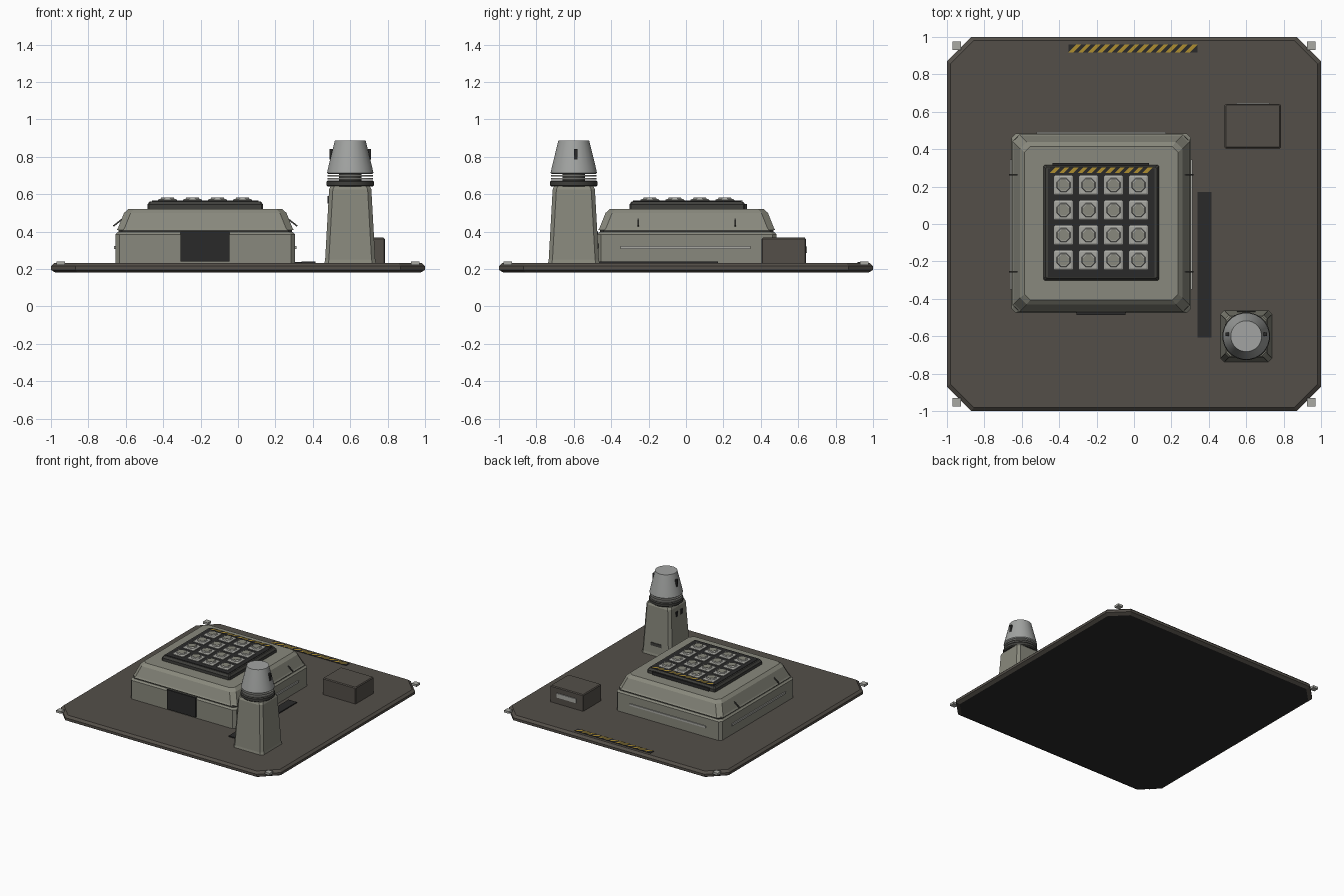
import bpy, bmesh, math
from mathutils import Matrix, Vector

if "Cube" in bpy.data.objects:
    bpy.data.objects.remove(bpy.data.objects["Cube"])


def mat(name, r, g, b):
    m = bpy.data.materials.new(name)
    m.diffuse_color = (r, g, b, 1)
    m.use_nodes = True
    m.node_tree.nodes["Principled BSDF"].inputs["Base Color"].default_value = m.diffuse_color
    return m


HULL = mat("hull_grey", 0.25, 0.25, 0.205)
BASE = mat("base_brown_grey", 0.088, 0.078, 0.066)
DARK = mat("near_black", 0.023, 0.023, 0.023)
LIGHT = mat("light_grey", 0.40, 0.40, 0.37)
TRIM = mat("dark_trim", 0.05, 0.05, 0.045)
DOME = mat("dome_grey", 0.36, 0.37, 0.36)
YELLOW = mat("hazard_yellow", 0.42, 0.27, 0.03)


def finish(name, bm, *mats):
    bmesh.ops.recalc_face_normals(bm, faces=bm.faces)
    me = bpy.data.meshes.new(name)
    bm.to_mesh(me)
    bm.free()
    for m in mats:
        me.materials.append(m)
    ob = bpy.data.objects.new(name, me)
    bpy.context.collection.objects.link(ob)
    return ob


def skin(bm, rings):
    # bridge a stack of closed rings and cap both ends
    vs = [[bm.verts.new(p) for p in ring] for ring in rings]
    n = len(vs[0])
    for a, b in zip(vs, vs[1:]):
        for i in range(n):
            j = (i + 1) % n
            bm.faces.new((a[i], a[j], b[j], b[i]))
    bm.faces.new(vs[0][::-1])
    bm.faces.new(vs[-1])


def loft(name, cx, cy, levels, *mats):
    # levels: (half x, half y, corner cut, z)
    bm = bmesh.new()
    rings = []
    for hx, hy, c, z in levels:
        corner = [(hx, hy - c), (hx - c, hy), (c - hx, hy), (-hx, hy - c),
                  (-hx, c - hy), (c - hx, -hy), (hx - c, -hy), (hx, c - hy)]
        rings.append([(cx + x, cy + y, z) for x, y in corner])
    skin(bm, rings)
    return finish(name, bm, *mats)


def lathe(name, cx, cy, profile, m, n=24):
    bm = bmesh.new()
    skin(bm, [[(cx + r * math.cos(2 * math.pi * (i + .5) / n),
                cy + r * math.sin(2 * math.pi * (i + .5) / n), z) for i in range(n)]
              for r, z in profile])
    ob = finish(name, bm, m)
    if n > 12:
        for p in ob.data.polygons:
            p.use_smooth = len(p.vertices) == 4
        bpy.context.view_layer.objects.active = ob
        bpy.ops.object.select_all(action='DESELECT')
        ob.select_set(True)
        bpy.ops.object.shade_smooth_by_angle(angle=math.radians(30))
    return ob


def box(name, lo, hi, m, rot=None):
    lo, hi = Vector(lo), Vector(hi)
    bm = bmesh.new()
    bmesh.ops.create_cube(bm, size=1)
    bmesh.ops.scale(bm, vec=hi - lo, verts=bm.verts)
    if rot:
        bmesh.ops.rotate(bm, matrix=Matrix.Rotation(rot, 3, 'Y'), verts=bm.verts)
    bmesh.ops.translate(bm, vec=(lo + hi) / 2, verts=bm.verts)
    return finish(name, bm, m)


def hazard(name, x0, x1, y0, y1, z, count):
    # dark plate with slanted yellow stripes
    box(name + "_plate", (x0, y0, z - .004), (x1, y1, z), DARK)
    bm = bmesh.new()
    h = y1 - y0
    step = (x1 - x0 - h) / (count - .5)
    for i in range(count):
        a = x0 + i * step
        b = a + step * .5
        bm.faces.new([bm.verts.new(p) for p in (
            (a, y0, z + .002), (b, y0, z + .002), (b + h, y1, z + .002), (a + h, y1, z + .002))])
    finish(name + "_stripes", bm, YELLOW)


# base slab with cut corners and dark underside
slab = loft("base_slab", 0, 0, [(.975, .975, .12, .18), (1, 1, .13, .195),
            (1, 1, .13, .215), (.982, .982, .125, .232)], BASE, DARK)
for p in slab.data.polygons:
    if p.normal.z < -.9:
        p.material_index = 1
for sx in (-1, 1):
    for sy in (-1, 1):
        x, y = sx * .948, sy * .953
        box("corner_lamp", (x - .022, y - .022, .222), (x + .022, y + .022, .24), LIGHT)

# main bunker
BX, BY = -.175, .004
loft("bunker_wall", BX, BY, [(.48, .48, .022, .23), (.48, .48, .022, .385),
     (.468, .468, .022, .398)], HULL)
loft("bunker_gap", BX, BY, [(.465, .465, .02, .396), (.465, .465, .02, .412)], TRIM)
loft("bunker_roof", BX, BY, [(.474, .474, .035, .408), (.466, .466, .035, .42),
     (.434, .434, .035, .5), (.41, .41, .03, .522)], HULL)
box("front_door", (-.307, -.486, .24), (-.045, -.47, .4), DARK)
box("back_strip", (-.52, .48, .306), (.17, .491, .322), LIGHT)
for s in (-1, 1):
    x = BX + s * .482
    box("side_strip", (x - .007, -.35, .306), (x + .007, .345, .322), LIGHT)
    for y in (-.255, .262):
        cx = BX + s * .465
        box("side_strut", (cx - .034, y - .004, .446), (cx + .034, y + .004, .454),
            TRIM, rot=s * math.radians(38))

# launcher block with a four by four grid of hatches
loft("launcher_frame", BX, .007, [(.309, .309, .008, .52), (.309, .309, .008, .545),
     (.297, .297, .008, .562)], TRIM)
box("launcher_deck", (BX - .285, -.283, .556), (BX + .285, .297, .565), DARK)
box("launcher_back_plate", (-.435, .31, .522), (.08, .326, .548), DARK)
hazard("launcher_hazard", -.45, .1, .272, .303, .567, 11)
for i in range(4):
    for j in range(4):
        x, y = -.377 + i * .1337, -.193 + j * .1337
        loft("hatch", x, y, [(.05, .05, .004, .563), (.05, .05, .004, .57),
             (.044, .044, .004, .574)], LIGHT)
        lathe("hatch_ring", x, y, [(.041, .572), (.036, .582)], LIGHT, 8)
        lathe("hatch_cap", x, y, [(.031, .575), (.031, .5835)], HULL, 8)

# ground details
box("ground_channel", (.34, -.607, .228), (.415, .17, .24), DARK)
hazard("rear_hazard", -.35, .34, .918, .96, .236, 13)

# equipment crate
loft("equipment_crate", .635, .523, [(.15, .118, .004, .23), (.15, .118, .004, .36),
     (.144, .112, .004, .367)], BASE)
box("crate_vent", (.545, .636, .285), (.725, .648, .32), LIGHT)

# sensor tower
TX, TY = .6, -.6
loft("tower_body", TX, TY, [(.138, .138, .02, .23), (.134, .134, .02, .25),
     (.113, .113, .02, .625), (.105, .105, .02, .643)], HULL)
for y in (-.63, -.57):
    box("tower_port", (.478, y - .012, .55), (.49, y + .012, .59), DARK)
box("tower_vent", (.55, -.474, .31), (.65, -.466, .335), TRIM)
lathe("tower_collar", TX, TY, [(.12, .64), (.128, .647), (.128, .667), (.12, .674)], TRIM)
lathe("tower_neck", TX, TY, [(.06, .67), (.06, .715)], TRIM)
lathe("tower_ring_low", TX, TY, [(.122, .678), (.122, .686)], LIGHT)
lathe("tower_ring_high", TX, TY, [(.122, .694), (.122, .702)], LIGHT)
lathe("tower_dome", TX, TY, [(.118, .708), (.125, .714), (.117, .75), (.083, .887)], DOME)
for s in (-1, 1):
    x = TX + s * .1
    box("dome_slot", (x - .01, TY + .002, .785), (x + .01, TY + .02, .842), DARK)
